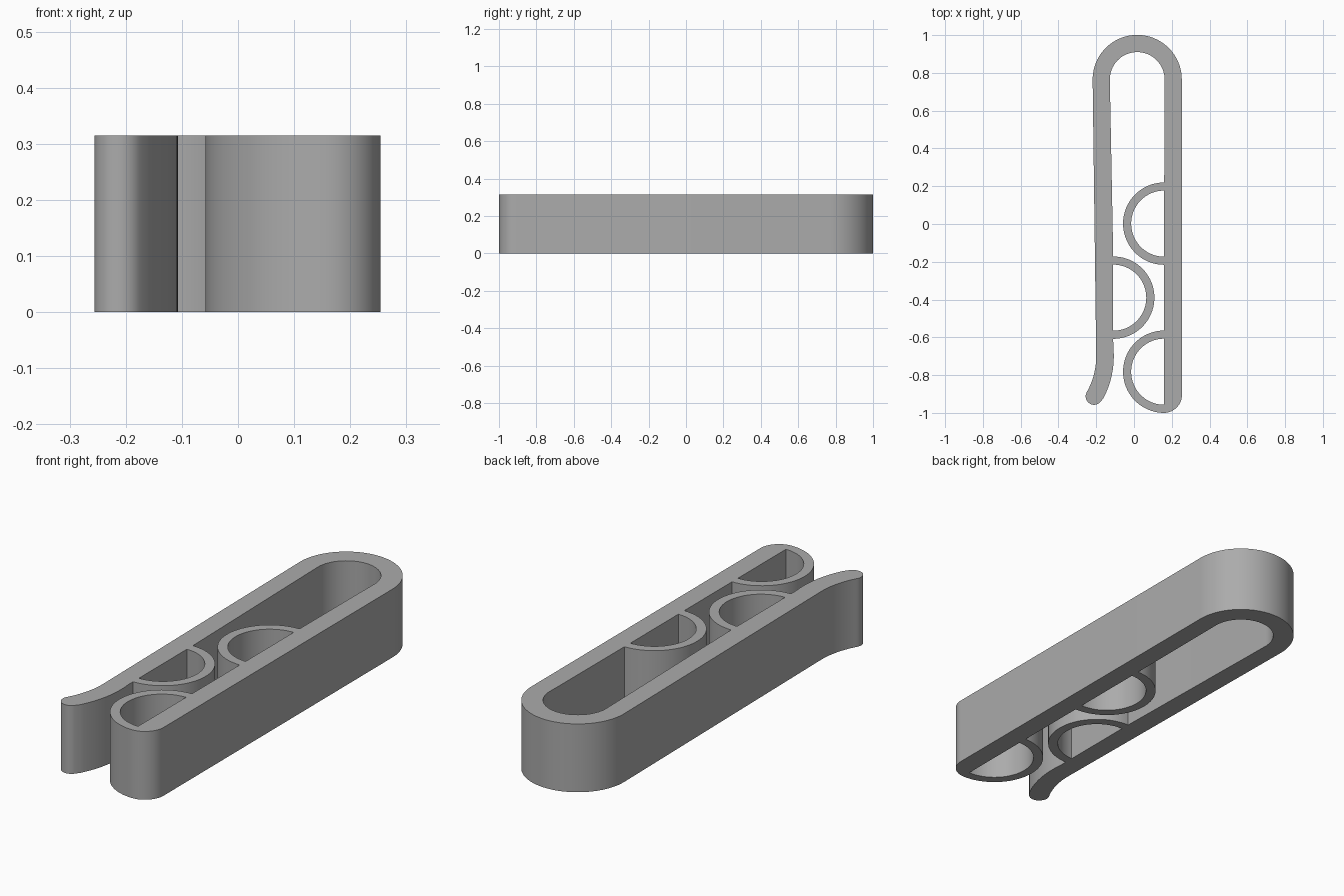
import bpy, bmesh
from math import sin, cos, radians
from mathutils import Vector

if "Cube" in bpy.data.objects:
    bpy.data.objects.remove(bpy.data.objects["Cube"])

HEIGHT = 0.315
RING_OUT, RING_IN = 0.218, 0.175
RIGHT_X, LEFT_X = 0.16, -0.11      # inner faces of the two arms
ARCH = (0.017, 0.765)
TAIL = (-0.586, -0.7)              # centre the flared tip bends around
FLARE = -29.5


def arc(center, radius, start, end, steps=32):
    """Points along an arc, angles in degrees."""
    angles = [radians(start + (end - start) * i / steps) for i in range(steps + 1)]
    return [(center[0] + radius * cos(a), center[1] + radius * sin(a)) for a in angles]


# Half rings: centre, start angle and end angle
rings = [((RIGHT_X, 0.002), 90, 270),
         ((LEFT_X, -0.39), -90, 90),
         ((RIGHT_X, -0.782), 90, 270)]
upper, middle, lower = [arc(c, RING_OUT, a, b, 40) for c, a, b in rings]

# Flared tip of the shorter arm
tip_center = arc(TAIL, 0.431, FLARE, FLARE, 1)[0]
tail = (arc(TAIL, 0.386, 0, FLARE, 14)
        + arc(tip_center, 0.045, 180 + FLARE, 360 + FLARE, 16)
        + arc(TAIL, 0.479, FLARE, 6, 16))

# Outer contour, walked once around the clip
outline = (arc((0.158, -0.904), 0.096, -90, 0, 16)
           + arc(ARCH, 0.236, 0, 180, 48)
           + tail + middle
           + arc(ARCH, 0.145, 180, 0, 40)
           + upper + lower)
holes = [arc(c, RING_IN, a, b, 40) for c, a, b in rings]

# Fill the contour with its half-moon holes and extrude it
bm = bmesh.new()
for loop in [outline] + holes:
    verts = []
    for x, y in loop:
        p = Vector((x, y, 0))
        if not verts or (p - verts[-1].co).length > 0.003:
            verts.append(bm.verts.new(p))
    if (verts[0].co - verts[-1].co).length < 0.003:
        bm.verts.remove(verts.pop())
    for a, b in zip(verts, verts[1:] + verts[:1]):
        bm.edges.new((a, b))
bmesh.ops.triangle_fill(bm, edges=bm.edges[:], use_beauty=True, normal=(0, 0, 1))
top = bmesh.ops.extrude_face_region(bm, geom=bm.faces[:], use_keep_orig=True)
bmesh.ops.translate(bm, vec=(0, 0, HEIGHT),
                    verts=[v for v in top["geom"] if isinstance(v, bmesh.types.BMVert)])
bmesh.ops.recalc_face_normals(bm, faces=bm.faces[:])

mesh = bpy.data.meshes.new("clip_body")
bm.to_mesh(mesh)
bm.free()
clip = bpy.data.objects.new("clip_body", mesh)
bpy.context.collection.objects.link(clip)

# Plain grey plastic
grey = bpy.data.materials.new("grey_plastic")
grey.use_nodes = True
color = (0.41, 0.41, 0.41, 1)
grey.diffuse_color = color
grey.node_tree.nodes["Principled BSDF"].inputs["Base Color"].default_value = color
mesh.materials.append(grey)

bpy.ops.object.select_all(action='DESELECT')
clip.select_set(True)
bpy.context.view_layer.objects.active = clip
bpy.ops.object.shade_smooth_by_angle(angle=radians(30))
